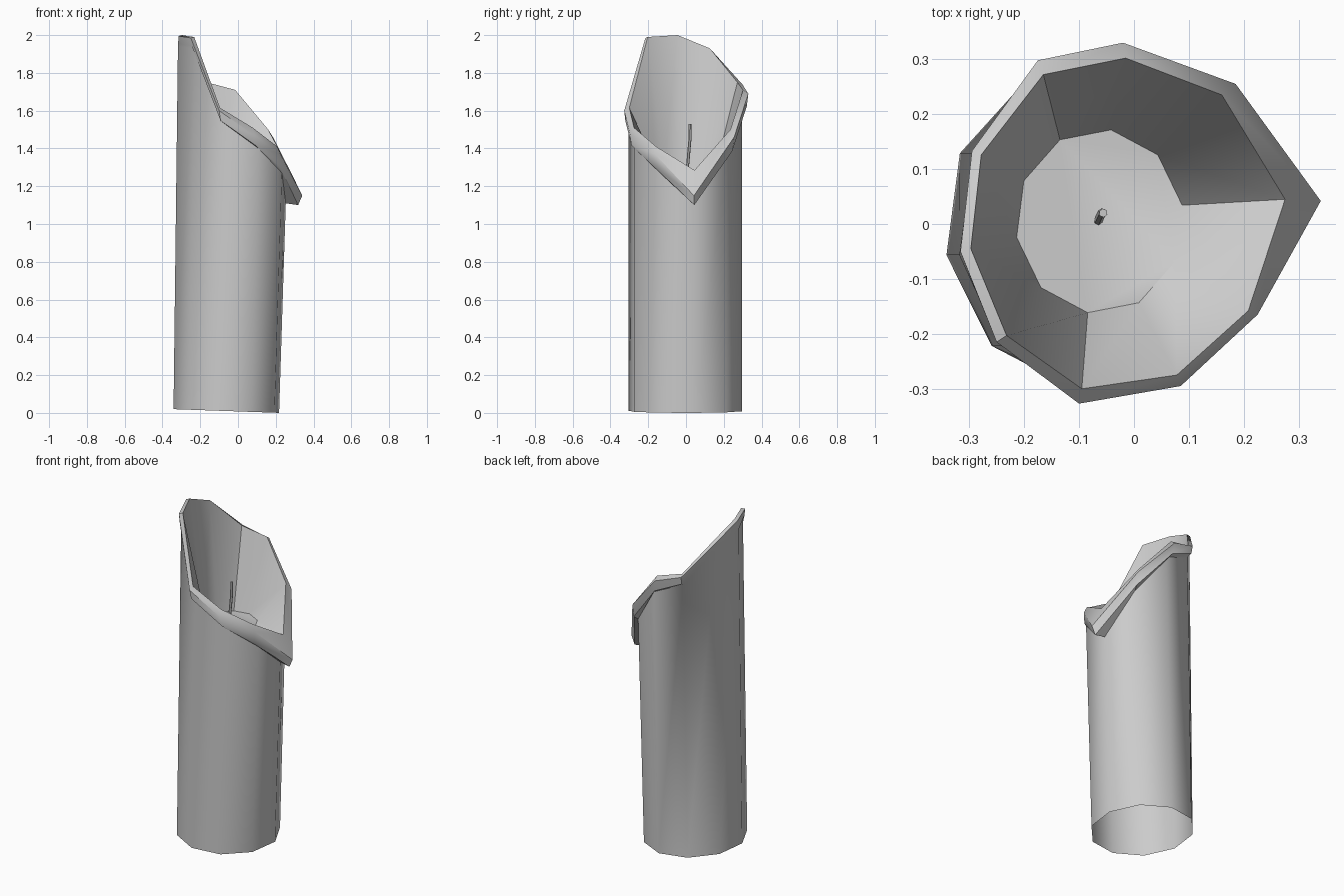
import bpy, bmesh, math
from mathutils import Vector

if "Cube" in bpy.data.objects:
    bpy.data.objects.remove(bpy.data.objects["Cube"])

N = 10

def ring_dir(k):
    a = math.radians(10 + 360 / N * k)
    return math.cos(a), math.sin(a)

def wall(k, z):
    # slightly leaning, widening ten-sided column
    c, s = ring_dir(k)
    return Vector((-0.062 + 0.022 * z + (0.284 + 0.01 * z) * c,
                   -0.004 + 0.303 * s, z))

# per side: wall top z, drooping lip point, inner rim crest point
RIM = [
    (1.11, (0.34, 0.042, 1.15), (0.275, 0.045, 1.285)),
    (1.36, (0.185, 0.255, 1.46), (0.16, 0.235, 1.50)),
    (1.60, (-0.02, 0.33, 1.69), (-0.015, 0.302, 1.71)),
    (1.68, (-0.175, 0.298, 1.74), (-0.165, 0.272, 1.75)),
    (1.87, (-0.295, 0.133, 1.92), (-0.278, 0.126, 1.93)),
    (1.94, (-0.316, -0.05, 1.995), (-0.297, -0.045, 2.0)),
    (1.93, (-0.25, -0.215, 1.985), (-0.232, -0.203, 1.99)),
    (1.53, (-0.10, -0.327, 1.60), (-0.095, -0.30, 1.615)),
    (1.40, (0.085, -0.295, 1.47), (0.078, -0.275, 1.51)),
    (1.27, (0.225, -0.165, 1.37), (0.208, -0.158, 1.41)),
]
FLOOR_Z = 1.28

# candle body: outer wall, overhanging lip, rim, melted bowl
bm = bmesh.new()
columns = []
for k, (zt, lip, crest) in enumerate(RIM):
    c, s = ring_dir(k)
    lip, crest = Vector(lip), Vector(crest)
    base = wall(k, 0.01 - 0.01 * c)
    top = wall(k, zt)
    under = top.lerp(lip, 0.75)
    under.z = zt - 0.01 if k == 0 else zt + 0.25 * (lip.z - zt)
    floor = Vector((-0.063 + 0.153 * c, 0.005 + 0.168 * s, FLOOR_Z))
    columns.append([bm.verts.new(p) for p in (base, top, under, lip, crest, floor)])
for k in range(N):
    a, b = columns[k], columns[(k + 1) % N]
    for i in range(len(a) - 1):
        bm.faces.new((a[i], b[i], b[i + 1], a[i + 1]))
bm.faces.new([col[-1] for col in columns])
me = bpy.data.meshes.new("candle_body")
bm.to_mesh(me)
bm.free()
body = bpy.data.objects.new("candle_body", me)
bpy.context.collection.objects.link(body)

# wick: thin bent cord standing on the bowl floor
cu = bpy.data.curves.new("wick", 'CURVE')
cu.dimensions = '3D'
cu.bevel_depth = 0.008
cu.bevel_resolution = 1
cu.use_fill_caps = True
pts = [(-0.065, 0.006, FLOOR_Z), (-0.062, 0.013, 1.36),
       (-0.058, 0.021, 1.45), (-0.056, 0.02, 1.53)]
sp = cu.splines.new('POLY')
sp.points.add(len(pts) - 1)
for p, co in zip(sp.points, pts):
    p.co = (*co, 1)
wick = bpy.data.objects.new("wick", cu)
bpy.context.collection.objects.link(wick)
bpy.ops.object.select_all(action='DESELECT')
wick.select_set(True)
bpy.context.view_layer.objects.active = wick
bpy.ops.object.convert(target='MESH')

# soft shading
bpy.ops.object.select_all(action='DESELECT')
for o in list(bpy.context.scene.objects):
    o.select_set(True)
    bpy.context.view_layer.objects.active = o
bpy.ops.object.shade_smooth_by_angle(angle=math.radians(42))
